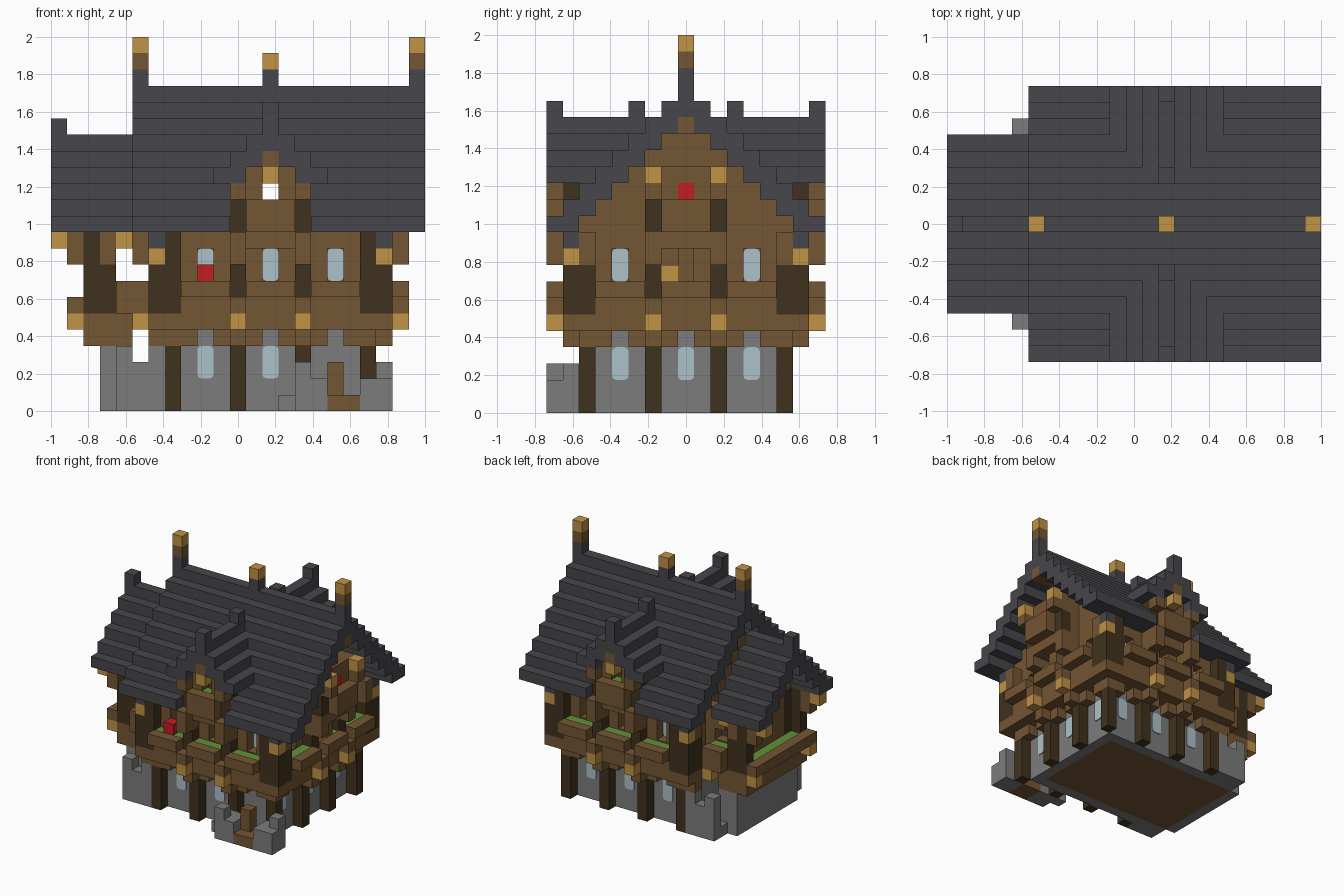
import bpy
import bmesh

cube = bpy.data.objects.get("Cube")
if cube:
    bpy.data.objects.remove(cube)

UNIT = 2 / 23          # size of one block
RIDGE = 13             # column of the main house centre


def make_material(name, rgb):
    linear = [((c / 255 + 0.055) / 1.055) ** 2.4 for c in rgb] + [1]
    mat = bpy.data.materials.new(name)
    mat.use_nodes = True
    mat.diffuse_color = linear
    mat.node_tree.nodes["Principled BSDF"].inputs["Base Color"].default_value = linear
    return mat


SLATE = make_material("slate", (71, 70, 75))
STONE = make_material("stone", (124, 124, 124))
WOOD = make_material("wood", (116, 86, 51))
DARK = make_material("dark wood", (64, 50, 30))
GOLD = make_material("pale wood", (192, 147, 70))
GLASS = make_material("glass", (172, 194, 202))
LAMP = make_material("red lamp", (194, 30, 32))
LEAF = make_material("leaves", (98, 146, 58))

parts = {}


def pair(v):
    return v if isinstance(v, tuple) else (v, v)


def add(name, mat, i, o, k):
    """Box of blocks: column, row from centre and layer, as number or inclusive pair."""
    parts.setdefault((name, mat), []).append([pair(s) for s in (i, o, k)])


def both(name, mat, i, o, k):
    """The same box on the front and the back."""
    a, b = pair(o)
    add(name, mat, i, (a, b), k)
    add(name, mat, i, (-b, -a), k)


# each side maps (along, outward) block ranges to (column, row)
def front(t, d):
    return t, (-6 - d[1], -6 - d[0])


def back(t, d):
    return t, (6 + d[0], 6 + d[1])


def right(t, d):
    return (19 + d[0], 19 + d[1]), t


def wing_end(t, d):
    return (3 - d[1], 3 - d[0]), t


def on(side, name, mat, t, d, k):
    i, o = side(pair(t), pair(d))
    add(name, mat, i, o, k)


def post_stack(side, t):
    on(side, "ground_post", DARK, t, 0, (0, 3))
    on(side, "jetty_bracket", WOOD, t, (0, 1), 4)
    on(side, "bracket_end", GOLD, t, 2, 5)
    on(side, "balcony_beam", WOOD, t, (1, 2), 6)
    on(side, "upper_post", DARK, t, 1, (7, 8))
    on(side, "upper_wall", WOOD, t, 0, (6, 10))
    on(side, "eave_bracket", WOOD, t, (1, 2), (9, 10))


def planter(side, a, b, k):
    on(side, "planter_box", WOOD, (a, b), 2, k)
    on(side, "planter_base", WOOD, (a, b), 1, k - 1)
    on(side, "planter_leaves", LEAF, (a, b), 1, (k, k - 0.1))


def bay(side, c):
    """Three blocks of wall between posts, with a recessed window and a planter."""
    on(side, "upper_window", GLASS, c, (0, -0.92), (8, 9))
    on(side, "window_back", WOOD, c, -1, (8, 9))
    on(side, "upper_wall", WOOD, c, 0, (6, 7))
    on(side, "upper_wall", WOOD, c, 0, 10)
    for t in (c - 1, c + 1):
        on(side, "upper_wall", WOOD, t, 0, (6, 10))
        on(side, "jetty_beam", WOOD, t, 0, 4)
    planter(side, c - 1, c + 1, 7)


def lower_window(side, c):
    on(side, "lower_window", GLASS, c, (0, -0.92), (2, 3))


# ground floor: stone ring round a wooden floor that runs on under the wing
both("ground_wall", STONE, (8, 18), 5, (0, 4))
add("ground_wall", STONE, 18, (-4, 4), (0, 4))
add("left_ground_wall", STONE, 7, (-5, 5), (1, 4))
add("ground_floor", WOOD, (4, 17), (-4, 4), 0)
add("jetty_floor", WOOD, (6, 20), (-7, 7), 5)

# facades of the main house
for side in (front, back):
    for t in (11, 15):
        post_stack(side, t)
    for c in (9, RIDGE, 17):
        bay(side, c)
    for c in (9, RIDGE):
        lower_window(side, c)
lower_window(back, 17)
for t in (-2, 2):
    post_stack(right, t)
for c in (-4, 0, 4):
    bay(right, c)
    lower_window(right, c)

# corner posts, clustered outside the wall corners
for i, outer in ((7, 6), (19, 20)):
    both("ground_post", DARK, i, 6, (0, 3))
    both("jetty_bracket", WOOD, i, 6, 4)
    both("corner_post", DARK, i, 6, (6, 10))
    both("corner_post", DARK, i, 7, (6, 10))
    both("outer_corner_post", DARK, outer, (6, 7), (6, 8))
    both("outer_corner_beam", WOOD, outer, 6, (9, 10))
    both("outer_corner_cap", GOLD, outer, 7, 9)
    both("outer_eave_block", SLATE, outer, 7, 10)
add("left_wall", WOOD, 7, (-5, 5), (6, 10))
add("gable_door_frame", WOOD, 20, 0, (8, 9))
add("gable_bracket", GOLD, 20, -1, 8)
add("front_lamp", LAMP, 9, -7, 8)

# main roof, two blocks thick, opened for the dormers
for n in range(9):
    k, outer = 11 + n, 8 - n
    inner = max(outer - 1, 0)
    for span in ([(5, 10), (16, 22)] if k < 14 else [(5, 22)]):
        both("main_roof", SLATE, span, (inner, outer), k)
    if outer > 1:
        for i in (7, 19):
            add("gable_wall", WOOD, i, (2 - outer, outer - 2), k)
for i in (5, 22):
    add("roof_finial", SLATE, i, 0, 20)
    add("roof_finial_neck", WOOD, i, 0, 21)
    add("roof_finial_cap", GOLD, i, 0, 22)
add("middle_finial", SLATE, RIDGE, 0, 20)
add("middle_finial_cap", GOLD, RIDGE, 0, 21)

# jettied bay in the right gable
add("gable_bay_floor", WOOD, (20, 21), (-1, 1), 10)
add("gable_panel", WOOD, 22, (-1, 1), (11, 12))
add("gable_leaves", LEAF, 21, (-1, 1), (11, 11.9))
for t in (-2, 2):
    add("gable_post", DARK, 21, t, (11, 12))
    add("gable_cheek", WOOD, 20, t, (11, 13))
    add("gable_beam", WOOD, (21, 22), t, 13)
    add("gable_beam_end", GOLD, 22, t, 14)
for t in (-1, 1):
    add("gable_bay_wall", WOOD, 21, t, 13)
add("gable_bay_wall", WOOD, (20, 21), (-2, 2), 14)
add("gable_lamp", LAMP, 21, 0, 13)
add("ridge_beam", WOOD, (20, 22), 0, 17)

# dormers, front and back
for k in range(14, 18):
    w = 17 - k
    for sign in (-1, 1):
        a, b = sorted((sign * w, sign * max(w - 1, 0)))
        both("dormer_roof", SLATE, (RIDGE + a, RIDGE + b), (20 - k, 8), k)
for o in (3, 8):
    both("dormer_finial", SLATE, RIDGE, o, 18)
both("dormer_floor", WOOD, (12, 14), 7, 10)
both("dormer_panel", WOOD, (12, 14), 8, (11, 12))
both("dormer_leaves", LEAF, (12, 14), 7, (11, 11.9))
for i in (11, 15):
    both("dormer_post", DARK, i, 7, (11, 13))
    both("dormer_beam", WOOD, i, 8, 13)
    both("dormer_cheek", WOOD, i, (5, 6), (11, 13))
for i in (12, 14):
    both("dormer_wall", WOOD, i, 7, (13, 14))
both("dormer_wall", WOOD, RIDGE, 7, (14, 15))
both("dormer_cap", GOLD, RIDGE, 8, 14)
both("dormer_ridge_beam", WOOD, RIDGE, 8, 15)

# wing roof and gable
for n in range(6):
    k, outer = 11 + n, 5 - n
    both("wing_roof", SLATE, (0, 4), (max(outer - 1, 0), outer), k)
    if outer > 1:
        add("wing_gable", WOOD, 3, (2 - outer, outer - 2), k)
add("wing_finial", SLATE, 0, 0, 17)
add("wing_ridge_beam", WOOD, (1, 2), 0, 14)

# wing ground floor with an open passage beside the house
add("wing_base", STONE, 3, (-4, 4), (0, 3))
add("wing_base", STONE, 4, (-4, 4), (1, 3))
both("passage_floor", STONE, (4, 7), 5, 0)
both("passage_wall", STONE, (4, 6), 6, (0, 2))
for i in (4, 6):
    both("passage_wall", STONE, i, 6, 3)
both("passage_beam", WOOD, 6, 6, 4)

# wing upper floor
add("wing_floor", WOOD, (2, 5), (-4, 4), 5)
add("wing_beam", WOOD, (2, 4), (-4, 4), 4)
add("wing_end_wall", WOOD, 3, (-2, 2), (6, 10))
both("wing_wall", WOOD, (4, 6), 3, (6, 7))
both("wing_wall", WOOD, (4, 6), 3, 10)
both("wing_wall", WOOD, 5, 3, 9)
both("wing_wall", WOOD, 6, 3, (8, 9))
both("wing_corner_post", DARK, 3, 3, (6, 10))
both("wing_corner_post", DARK, 3, 4, (6, 8))
both("wing_corner_beam", WOOD, 3, 4, (9, 10))
both("wing_outer_post", DARK, 2, 4, (6, 10))
both("wing_bracket_end", GOLD, 5, 5, 5)
both("wing_balcony", WOOD, (4, 5), (4, 5), 6)
both("wing_balcony", WOOD, (4, 5), 5, 7)
both("wing_leaves", LEAF, (4, 5), 4, (7, 6.9))
both("wing_cap", GOLD, 4, 4, 10)
both("wing_bracket_end", GOLD, 1, 4, 5)
both("wing_bracket", WOOD, 1, 4, 6)
both("wing_eave_bracket", WOOD, 1, 4, (9, 10))
both("wing_eave_end", GOLD, 0, 4, 10)
on(wing_end, "wing_window", GLASS, 0, (1, 0.08), (8, 9))
planter(wing_end, -3, 3, 6)

# porch at the front
add("porch_stone", STONE, 14, -7, 0)
add("porch_stone", STONE, (15, 16), (-8, -7), (0, 1))
add("porch_stone", STONE, 15, -8, 2)
add("porch_stone", STONE, 19, (-8, -7), (0, 1))
add("porch_stone", STONE, 20, -8, (0, 1))
add("porch_stone", STONE, 20, -7, (0, 2))
add("porch_step", WOOD, (17, 18), -8, 0)
add("porch_door", WOOD, 17, -7, (0, 2))
add("porch_step", WOOD, 18, -7, 0)

# turn every part into one mesh object, rounding the corners of the panes
for (name, mat), boxes in parts.items():
    bm = bmesh.new()
    for (i0, i1), (o0, o1), (k0, k1) in boxes:
        low = (i0 - 11.5, o0 - 0.5, k0)
        high = (i1 - 10.5, o1 + 0.5, k1 + 1)
        for v in bmesh.ops.create_cube(bm, size=1)["verts"]:
            v.co = [UNIT * (h if c > 0 else l) for c, l, h in zip(v.co, low, high)]
    if mat == GLASS:
        short = [e for e in bm.edges if e.calc_length() < UNIT / 9]
        bmesh.ops.bevel(bm, geom=short, offset=UNIT / 4, segments=2,
                        profile=0.5, affect="EDGES")
    mesh = bpy.data.meshes.new(name)
    bm.to_mesh(mesh)
    bm.free()
    mesh.materials.append(mat)
    bpy.context.collection.objects.link(bpy.data.objects.new(name, mesh))
